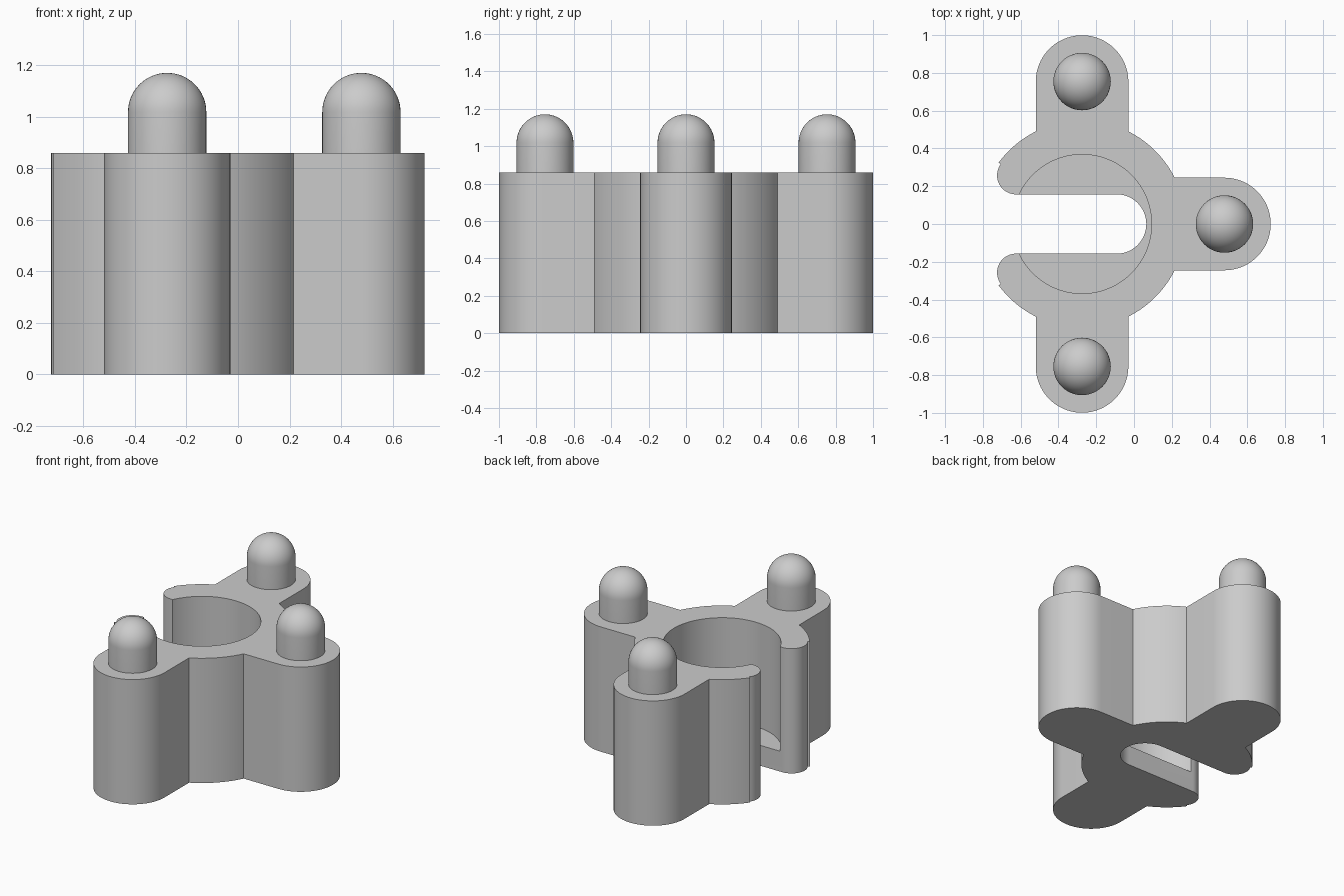
import bpy, bmesh
from math import cos, sin, radians, atan2, degrees

default = bpy.data.objects.get("Cube")
if default:
    bpy.data.objects.remove(default, do_unlink=True)

HEIGHT, FLOOR = 0.86, 0.14        # body height and bore floor thickness
HUB_X, HUB_R, BORE_R = -0.275, 0.548, 0.368
ARM_R, ARM_LEN = 0.245, 0.754     # rounded arms around the hub
SLOT_R, TIP_R = 0.157, 0.1        # slot half width, prong tip radius
PEG_R, PEG_TOP = 0.152, 1.17

grey = bpy.data.materials.new("plain grey")
grey.use_nodes = True
colour = (0.6, 0.6, 0.6, 1)
grey.diffuse_color = colour
grey.node_tree.nodes["Principled BSDF"].inputs["Base Color"].default_value = colour


def arc(cx, cy, r, start, end, steps=24):
    angles = [radians(start + (end - start) * i / steps) for i in range(steps + 1)]
    return [(cx + r * cos(a), cy + r * sin(a)) for a in angles]


def make_object(name, bm):
    bmesh.ops.recalc_face_normals(bm, faces=bm.faces)
    mesh = bpy.data.meshes.new(name)
    bm.to_mesh(mesh)
    bm.free()
    mesh.materials.append(grey)
    obj = bpy.data.objects.new(name, mesh)
    bpy.context.collection.objects.link(obj)
    return obj


def prism(name, outline, z0, z1):
    bm = bmesh.new()
    face = bm.faces.new([bm.verts.new((x, y, z0)) for x, y in outline])
    top = bmesh.ops.extrude_face_region(bm, geom=[face])["geom"]
    verts = [v for v in top if isinstance(v, bmesh.types.BMVert)]
    bmesh.ops.translate(bm, verts=verts, vec=(0, 0, z1 - z0))
    return make_object(name, bm)


def activate(obj):
    bpy.ops.object.select_all(action="DESELECT")
    obj.select_set(True)
    bpy.context.view_layer.objects.active = obj


def smooth(obj):
    activate(obj)
    bpy.ops.object.shade_smooth_by_angle(angle=radians(30))


# Body outline: one half from the side arm round to the slot, then mirrored
joint = degrees(atan2(ARM_R, (HUB_R ** 2 - ARM_R ** 2) ** 0.5))
tip_x, tip_y = -0.725 + TIP_R, SLOT_R + TIP_R
tip_angle = degrees(atan2(tip_y, tip_x - HUB_X))
half = (arc(HUB_X + ARM_LEN, 0, ARM_R, 0, 90)
        + arc(HUB_X, 0, HUB_R, joint, 90 - joint)
        + arc(HUB_X, ARM_LEN, ARM_R, 0, 180, 48)
        + arc(HUB_X, 0, HUB_R, 90 + joint, tip_angle)
        + arc(tip_x, tip_y, TIP_R, tip_angle, 270)
        + arc(0.065 - SLOT_R, 0, SLOT_R, 90, 0))
outline = half + [(x, -y) for x, y in reversed(half[1:-1])]
body = prism("body", outline, 0, HEIGHT)

# Round bore, stopping above the slotted floor
cutter = prism("bore_cutter", arc(HUB_X, 0, BORE_R, 0, 360, 96)[:-1], FLOOR, HEIGHT + 0.2)
cutter.hide_render = True
cut = body.modifiers.new("bore", "BOOLEAN")
cut.operation, cut.solver, cut.object = "DIFFERENCE", "EXACT", cutter
activate(body)
bpy.ops.object.modifier_apply(modifier=cut.name)
bpy.data.objects.remove(cutter, do_unlink=True)
smooth(body)


# Domed pegs, one on each arm
def peg(name, x, y):
    profile = [(PEG_R, HEIGHT)] + arc(0, PEG_TOP - PEG_R, PEG_R, 0, 90, 16)
    bm = bmesh.new()
    verts = [bm.verts.new((r, 0, z)) for r, z in profile]
    edges = [bm.edges.new(pair) for pair in zip(verts, verts[1:])]
    bmesh.ops.spin(bm, geom=verts + edges, axis=(0, 0, 1), cent=(0, 0, 0),
                   angle=radians(360), steps=48)
    bmesh.ops.remove_doubles(bm, verts=bm.verts, dist=0.0001)
    obj = make_object(name, bm)
    obj.location = (x, y, 0)
    smooth(obj)


peg("side_peg", HUB_X + ARM_LEN, 0)
peg("front_peg", HUB_X, -ARM_LEN)
peg("back_peg", HUB_X, ARM_LEN)
